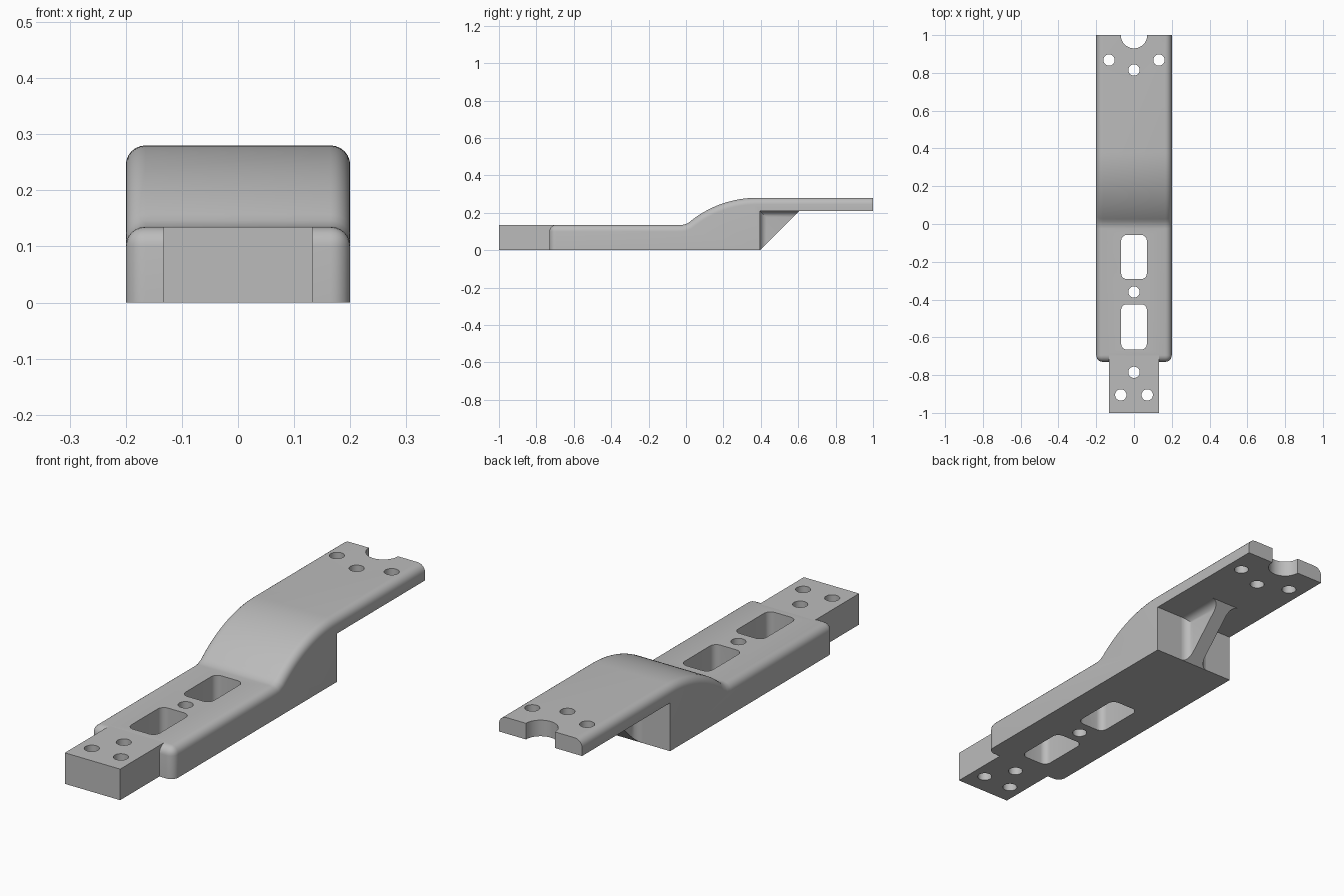
import bpy, bmesh, math

cube = bpy.data.objects.get("Cube")
if cube:
    bpy.data.objects.remove(cube)

HALF, DECK, TOP, UNDER = 0.2, 0.135, 0.28, 0.21
SHOULDER, STEP, ROUND = -0.73, 0.395, 0.035

grey = bpy.data.materials.new("plain_grey")
grey.use_nodes = True
grey.diffuse_color = (0.5, 0.5, 0.5, 1)
grey.node_tree.nodes["Principled BSDF"].inputs["Base Color"].default_value = (0.5, 0.5, 0.5, 1)


def add_object(name, bm):
    bmesh.ops.recalc_face_normals(bm, faces=bm.faces)
    mesh = bpy.data.meshes.new(name)
    bm.to_mesh(mesh)
    bm.free()
    mesh.materials.append(grey)
    obj = bpy.data.objects.new(name, mesh)
    bpy.context.collection.objects.link(obj)
    return obj


def extrude(bm, points, offset):
    face = bm.faces.new([bm.verts.new(p) for p in points])
    result = bmesh.ops.extrude_face_region(bm, geom=[face])
    verts = [v for v in result["geom"] if isinstance(v, bmesh.types.BMVert)]
    bmesh.ops.translate(bm, vec=offset, verts=verts)


def rounded_outline(x, y, half_x, half_y, radius, steps):
    """Outline of a rounded rectangle; a circle when the halves equal the radius."""
    points = []
    for quarter, (sx, sy) in enumerate([(1, 1), (-1, 1), (-1, -1), (1, -1)]):
        for i in range(steps + 1):
            a = (quarter + i / steps) * math.pi / 2
            p = (x + sx * (half_x - radius) + radius * math.cos(a),
                 y + sy * (half_y - radius) + radius * math.sin(a), -0.1)
            if not points or math.dist(p, points[-1]) > 1e-5:
                points.append(p)
    if math.dist(points[0], points[-1]) < 1e-5:
        points.pop()
    return points


# Stepped body: side profile with a curved ramp up to the raised arm
run, rise = 0.38, TOP - DECK
ramp_r = (run ** 2 + rise ** 2) / (2 * rise)
start = math.asin(run / ramp_r)
profile = [(SHOULDER, 0), (SHOULDER, DECK), (-0.025, DECK), (-0.008, DECK + 0.002)]
for i in range(1, 25):
    a = start * (1 - i / 24)
    profile.append((run - ramp_r * math.sin(a), TOP - ramp_r * (1 - math.cos(a))))
profile += [(1, TOP), (1, UNDER), (STEP, UNDER), (STEP, 0)]
bm = bmesh.new()
extrude(bm, [(-HALF, y, z) for y, z in profile], (2 * HALF, 0, 0))


def is_rounded(edge):
    a, b = (v.co for v in edge.verts)
    across = abs(a.x - b.x) > 0.1
    at_front = max(a.y, b.y) < SHOULDER + 0.001
    on_top = min(a.z, b.z) > DECK - 0.001 and not (a.y > STEP - 0.01 and min(a.z, b.z) < TOP - 0.01)
    return at_front and (not across or on_top) or (on_top and not across)


bmesh.ops.bevel(bm, geom=[e for e in bm.edges if is_rounded(e)], offset=ROUND,
                segments=6, profile=0.5, affect='EDGES', clamp_overlap=False)
body = add_object("stepped_body", bm)

# Square-edged tongue at the front
bm = bmesh.new()
w, back = 0.133, SHOULDER + ROUND
extrude(bm, [(-w, -1, 0), (w, -1, 0), (w, back, 0), (-w, back, 0)], (0, 0, DECK))
tongue = add_object("front_tongue", bm)

# Triangular rib under the arm, flared where it meets the body
bm = bmesh.new()
flare, thin, steps = 0.035, 0.033, 6
sides = []
for s in (-1, 1):
    rows = []
    for i in range(steps + 1):
        a = i / steps * math.pi / 2
        d = flare * (1 - math.cos(a))
        x = s * (thin + flare * (1 - math.sin(a)))
        corners = [(d, d), (d, UNDER - d), (UNDER - d, UNDER - d)]
        rows.append([bm.verts.new((x, STEP + y, z)) for y, z in corners])
    for r, q in zip(rows, rows[1:]):
        for k in (0, 1):
            bm.faces.new((r[k], r[k + 1], q[k + 1], q[k]))
    bm.faces.new(rows[-1])
    sides.append(rows)
left, right = sides
for i in range(steps):
    for k in (0, 2):
        bm.faces.new((left[i][k], left[i + 1][k], right[i + 1][k], right[i][k]))
bm.faces.new((left[-1][0], left[-1][2], right[-1][2], right[-1][0]))
for k in (0, 1):
    bm.faces.new((left[0][k], left[0][k + 1], right[0][k + 1], right[0][k]))
rib = add_object("support_rib", bm)

# Screw holes, slots and the end notch
bm = bmesh.new()
holes = [(0, 0.815), (0, -0.36), (0, -0.785)]
holes += [(s * x, y) for s in (-1, 1) for x, y in [(0.132, 0.868), (0.07, -0.905)]]
for x, y in holes:
    extrude(bm, rounded_outline(x, y, 0.03, 0.03, 0.03, 8), (0, 0, 0.5))
for y, half in [(-0.175, 0.117), (-0.545, 0.12)]:
    extrude(bm, rounded_outline(0, y, 0.068, half, 0.03, 6), (0, 0, 0.5))
extrude(bm, rounded_outline(0, 1, 0.07, 0.07, 0.07, 12), (0, 0, 0.5))
cutter = add_object("hole_cutter", bm)
cutter.hide_render = True

for obj in (body, tongue):
    cut = obj.modifiers.new("holes", 'BOOLEAN')
    cut.operation, cut.solver, cut.object = 'DIFFERENCE', 'EXACT', cutter
bpy.context.view_layer.update()
graph = bpy.context.evaluated_depsgraph_get()
for obj in (body, tongue):
    mesh = bpy.data.meshes.new_from_object(obj.evaluated_get(graph))
    obj.modifiers.clear()
    obj.data = mesh
bpy.data.objects.remove(cutter)

# Smooth the curves, keep the machined edges sharp
bpy.ops.object.select_all(action='DESELECT')
for obj in (body, tongue, rib):
    obj.select_set(True)
bpy.context.view_layer.objects.active = body
bpy.ops.object.shade_smooth_by_angle(angle=math.radians(30))
